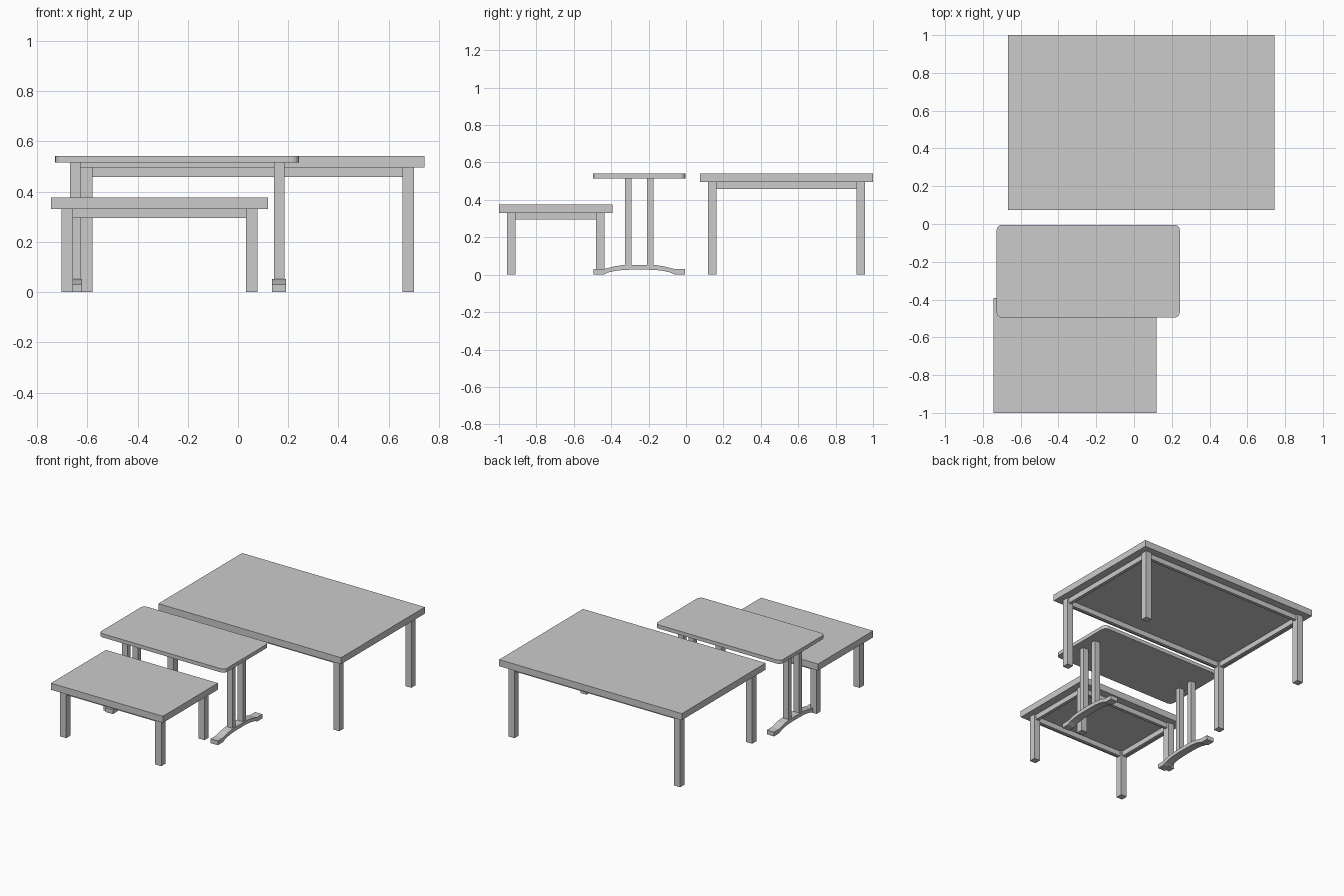
import bpy, bmesh
from mathutils import Vector

if "Cube" in bpy.data.objects:
    bpy.data.objects.remove(bpy.data.objects["Cube"])


def mesh_object(name, bm):
    bmesh.ops.recalc_face_normals(bm, faces=bm.faces)
    me = bpy.data.meshes.new(name)
    bm.to_mesh(me)
    bm.free()
    ob = bpy.data.objects.new(name, me)
    bpy.context.collection.objects.link(ob)
    return ob


def box(name, x, y, z, corner_radius=0):
    bm = bmesh.new()
    bmesh.ops.create_cube(bm, size=1)
    for v in bm.verts:
        v.co = Vector([(r[0] + r[1]) / 2 + c * (r[1] - r[0]) for r, c in zip((x, y, z), v.co)])
    if corner_radius:
        upright = [e for e in bm.edges if abs(e.verts[0].co.z - e.verts[1].co.z) > 1e-4]
        bmesh.ops.bevel(bm, geom=upright, offset=corner_radius, segments=5, profile=0.5, affect='EDGES')
    return mesh_object(name, bm)


def four_leg_table(name, x, y, z_top, slab=0.046, inset=0.042, leg=0.047, apron=0.036, board=0.022):
    z0 = z_top - slab
    box(name + "_top", x, y, (z0, z_top))
    ox, oy = (x[0] + inset, x[1] - inset), (y[0] + inset, y[1] - inset)
    xs = [(ox[0], ox[0] + leg), (ox[1] - leg, ox[1])]
    ys = [(oy[0], oy[0] + leg), (oy[1] - leg, oy[1])]
    for rx, sx in zip(xs, ("left", "right")):
        for ry, sy in zip(ys, ("front", "back")):
            box(f"{name}_{sy}_{sx}_leg", rx, ry, (0, z0))
    # apron boards run between the legs, centred on their thickness
    g = (leg - board) / 2
    za = (z0 - apron, z0)
    for ry, s in zip(ys, ("front", "back")):
        box(f"{name}_{s}_apron", (xs[0][1], xs[1][0]), (ry[0] + g, ry[1] - g), za)
    for rx, s in zip(xs, ("left", "right")):
        box(f"{name}_{s}_apron", (rx[0] + g, rx[1] - g), (ys[0][1], ys[1][0]), za)


def arched_foot(name, x, cy):
    # half profile: distance from centre, underside height, top height
    half = [(0.245, 0.005, 0.032), (0.195, 0.003, 0.03), (0.165, 0.012, 0.036), (0.13, 0.02, 0.045),
            (0.09, 0.025, 0.051), (0.04, 0.027, 0.053)]
    half[0], half[1] = (0.245, 0.0, 0.03), (0.19, 0.0, 0.03)
    full = [(-d, a, b) for d, a, b in half] + half[::-1]
    outline = [(d, a) for d, a, b in full] + [(d, b) for d, a, b in full[::-1]]
    bm = bmesh.new()
    face = bm.faces.new([bm.verts.new((x[0], cy + d, z)) for d, z in outline])
    ext = bmesh.ops.extrude_face_region(bm, geom=[face])
    verts = [v for v in ext["geom"] if isinstance(v, bmesh.types.BMVert)]
    bmesh.ops.translate(bm, verts=verts, vec=(x[1] - x[0], 0, 0))
    return mesh_object(name, bm)


# Large and small four-legged tables
four_leg_table("large_table", (-0.668, 0.743), (0.075, 1.0), 0.541)
four_leg_table("small_table", (-0.745, 0.12), (-1.0, -0.393), 0.376)

# Trestle table: rounded top, twin posts and arched feet at each end
cx, cy = -0.2425, -0.25
box("trestle_top", (cx - 0.485, cx + 0.485), (cy - 0.246, cy + 0.246), (0.515, 0.541), 0.03)
for side, s in (("left", -1), ("right", 1)):
    px = cx + s * 0.406
    arched_foot(f"trestle_{side}_foot", (px - 0.028, px + 0.028), cy)
    for end, t in (("front", -1), ("back", 1)):
        py = cy + t * 0.058
        box(f"trestle_{side}_{end}_post", (px - 0.021, px + 0.021), (py - 0.017, py + 0.017), (0.05, 0.515))
